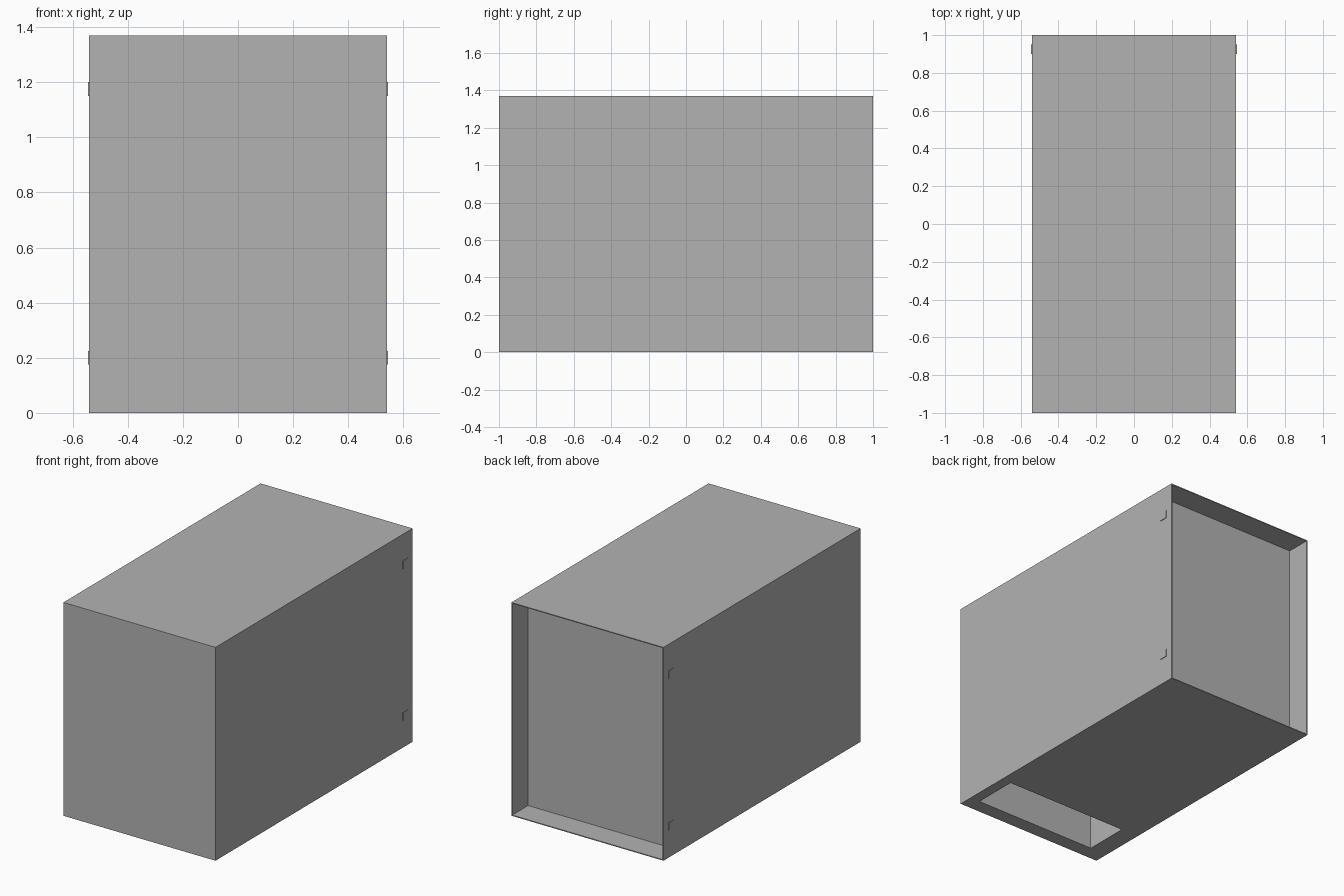
import bpy
import bmesh
from mathutils import Matrix, Vector

old = bpy.data.objects.get("Cube")
if old:
    bpy.data.objects.remove(old, do_unlink=True)

W, L, H = 0.54, 1.0, 1.37     # half width, half length, height
WALL = 0.006                  # rim thickness around the back recess
RECESS = 0.16                 # depth of the back recess

grey = bpy.data.materials.new("light grey")
grey.use_nodes = True
grey.diffuse_color = (0.45, 0.45, 0.45, 1)
grey.node_tree.nodes["Principled BSDF"].inputs["Base Color"].default_value = (0.45, 0.45, 0.45, 1)


def box(name, low, high):
    """Add a box between two opposite corners."""
    low, high = Vector(low), Vector(high)
    bm = bmesh.new()
    place = Matrix.Translation((low + high) / 2) @ Matrix.Diagonal((*(high - low), 1))
    bmesh.ops.create_cube(bm, size=1, matrix=place)
    mesh = bpy.data.meshes.new(name)
    bm.to_mesh(mesh)
    bm.free()
    mesh.materials.append(grey)
    obj = bpy.data.objects.new(name, mesh)
    bpy.context.collection.objects.link(obj)
    return obj


# Casing with a thin rim around its sunken back panel
casing = box("casing", (-W, -L, 0), (W, L, H))
bm = bmesh.new()
bm.from_mesh(casing.data)
back = max(bm.faces, key=lambda f: f.calc_center_median().y)
bmesh.ops.inset_region(bm, faces=[back], thickness=WALL, use_even_offset=True)
rim = bmesh.ops.extrude_face_region(bm, geom=[back])
bmesh.ops.delete(bm, geom=[back], context="FACES")
verts = [v for v in rim["geom"] if isinstance(v, bmesh.types.BMVert)]
bmesh.ops.translate(bm, verts=verts, vec=(0, -RECESS, 0))
bmesh.ops.recalc_face_normals(bm, faces=bm.faces)
bm.to_mesh(casing.data)
bm.free()

# Slot in the underside, near the front
cutter = box("slot_cutter", (-0.415, -0.905, -0.1), (0.47, -0.61, 0.4))
cutter.hide_render = True
cut = casing.modifiers.new("bottom_slot", "BOOLEAN")
cut.operation = "DIFFERENCE"
cut.solver = "EXACT"
cut.object = cutter
bpy.context.view_layer.objects.active = casing
bpy.ops.object.modifier_apply(modifier=cut.name)
bpy.data.objects.remove(cutter, do_unlink=True)

# Small square tabs near the back of both sides
for side, sign in (("left", 1), ("right", -1)):
    for level, z in (("lower", 0.175), ("upper", 1.15)):
        inner, outer = sorted((sign * (W - 0.002), sign * (W + 0.004)))
        box(f"{side}_{level}_tab", (inner, 0.9, z), (outer, 0.95, z + 0.05))
